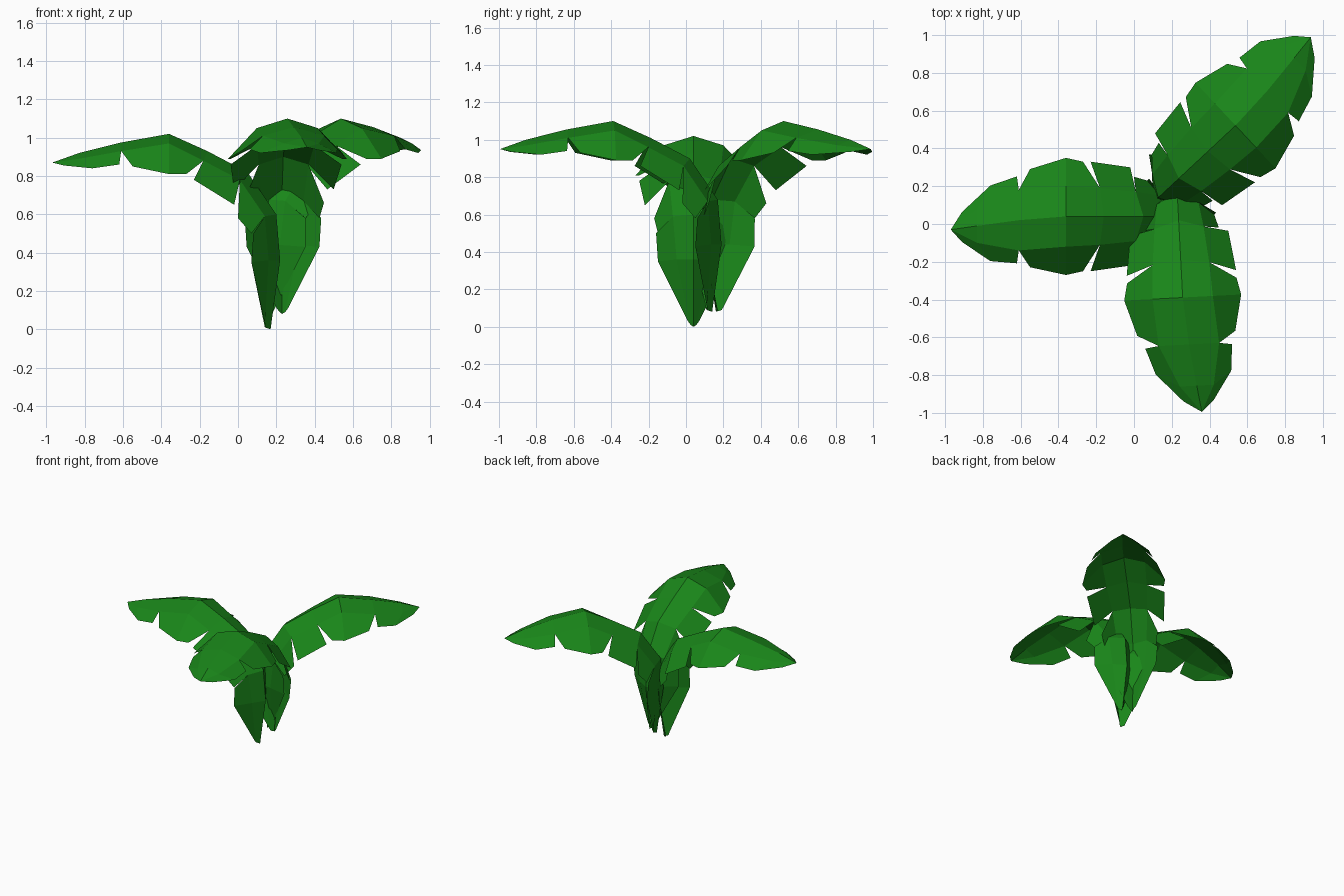
import bpy, math

if "Cube" in bpy.data.objects:
    bpy.data.objects.remove(bpy.data.objects["Cube"])

# Midrib stations: u outward, v sideways, z up, half width of inner strip, drop direction (u, z)
RIB = [
    (0.00, 0.00, 0.00, 0.015, (0.03, 0.01)),
    (-0.05, 0.00, 0.36, 0.09, (0.06, 0.00)),
    (-0.03, 0.00, 0.60, 0.11, (0.06, -0.01)),
    (0.12, 0.00, 0.82, 0.13, (0.04, -0.04)),
    (0.33, 0.00, 0.93, 0.15, (0.02, -0.05)),
    (0.53, 0.00, 1.02, 0.16, (0.00, -0.05)),
    (0.78, 0.02, 0.975, 0.16, (0.00, -0.045)),
    (1.00, 0.05, 0.92, 0.09, (0.00, -0.03)),
    (1.14, 0.07, 0.87, 0.00, (0.00, 0.00)),
]
# Torn outer flaps: first rib station, then edge points (u, half width, z)
FLAPS = [
    (0, [(0.03, 0.03, 0.03), (0.10, 0.19, 0.35), (0.09, 0.20, 0.50)]),
    (2, [(0.10, 0.19, 0.50), (0.17, 0.21, 0.58)]),
    (3, [(0.19, 0.26, 0.65), (0.40, 0.29, 0.78)]),
    (4, [(0.44, 0.29, 0.81), (0.53, 0.31, 0.81), (0.72, 0.26, 0.85)]),
    (6, [(0.79, 0.23, 0.86), (0.93, 0.20, 0.84), (1.08, 0.08, 0.855)]),
]


def leaf_mesh():
    verts, faces = [], []

    def add(p):
        verts.append(p)
        return len(verts) - 1

    ridge = [add((u, v, z)) for u, v, z, m, d in RIB]
    for side in (1, -1):
        def face(ids):
            faces.append(ids if side > 0 else ids[::-1])

        # inner strip beside the midrib
        mid = [add((u + d[0], v + side * m, z + d[1])) for u, v, z, m, d in RIB[:-1]]
        mid.append(ridge[-1])
        for i in range(len(RIB) - 1):
            face([k for k in (ridge[i], ridge[i + 1], mid[i + 1], mid[i])
                  ] if i < len(RIB) - 2 else [ridge[i], ridge[i + 1], mid[i]])
        # drooping flaps, separated by tears
        for first, pts in FLAPS:
            edge = [add((u, side * w + max(0, u - 0.65) * 0.13, z)) for u, w, z in pts]
            for j in range(len(edge) - 1):
                face([mid[first + j], mid[first + j + 1], edge[j + 1], edge[j]])
    # upper side must face up
    faces = [f[::-1] for f in faces]
    mesh = bpy.data.meshes.new("leaf")
    mesh.from_pydata(verts, [], faces)
    mesh.update()
    return mesh


green = bpy.data.materials.new("leaf_green")
green.diffuse_color = (0.01, 0.24, 0.01, 1)
green.use_nodes = True
green.node_tree.nodes["Principled BSDF"].inputs["Base Color"].default_value = green.diffuse_color

# Three copies of one leaf around the shared base
mesh = leaf_mesh()
mesh.materials.append(green)
for name, loc, angle in (
    ("leaf_left", (0.17, 0.04, 0.0), 180),
    ("leaf_front", (0.23, 0.14, 0.08), -87),
    ("leaf_back_right", (0.15, 0.16, 0.08), 43),
):
    ob = bpy.data.objects.new(name, mesh)
    ob.location = loc
    ob.rotation_euler.z = math.radians(angle)
    bpy.context.collection.objects.link(ob)
